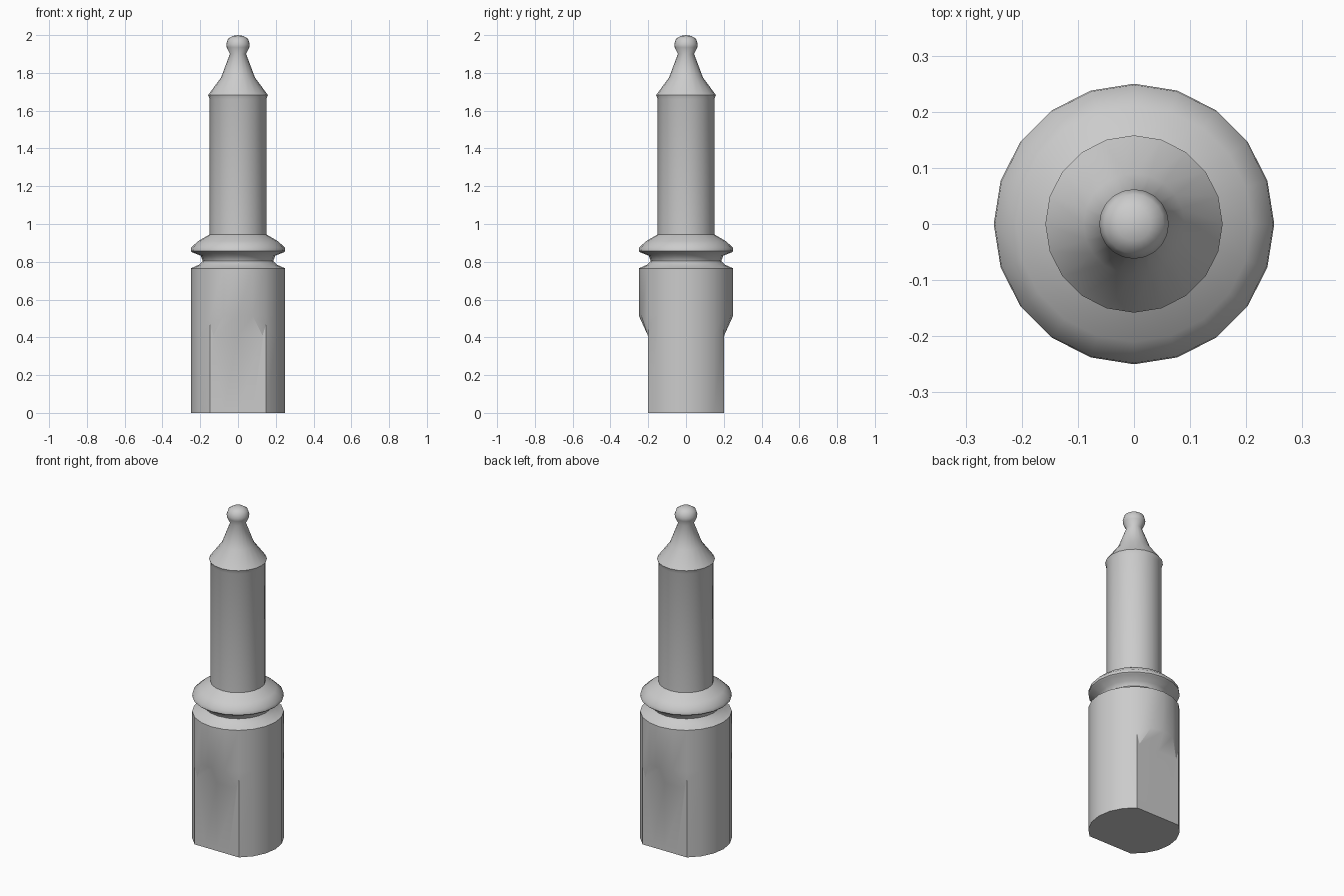
import bpy, bmesh, math

if "Cube" in bpy.data.objects:
    bpy.data.objects.remove(bpy.data.objects["Cube"])

SIDES = 20


def lathe(name, profile, smooth_deg, edit=None):
    """Revolve (radius, z) points about z; radius 0 becomes a pole."""
    bm = bmesh.new()
    rings = []
    for r, z in profile:
        if r == 0:
            rings.append([bm.verts.new((0, 0, z))] * SIDES)
        else:
            rings.append([bm.verts.new((r * math.cos(math.tau * i / SIDES),
                                        r * math.sin(math.tau * i / SIDES), z))
                          for i in range(SIDES)])
    for a, b in zip(rings, rings[1:]):
        for i in range(SIDES):
            j = (i + 1) % SIDES
            bm.faces.new(list(dict.fromkeys((a[i], a[j], b[j], b[i]))))
    if edit:
        edit(bm, rings)
    bmesh.ops.recalc_face_normals(bm, faces=bm.faces)
    mesh = bpy.data.meshes.new(name)
    bm.to_mesh(mesh)
    bm.free()
    obj = bpy.data.objects.new(name, mesh)
    bpy.context.collection.objects.link(obj)
    bpy.ops.object.select_all(action='DESELECT')
    obj.select_set(True)
    bpy.context.view_layer.objects.active = obj
    bpy.ops.object.shade_smooth_by_angle(angle=math.radians(smooth_deg))
    return obj


def cut_flats(bm, rings):
    """Flatten front and back of the base, with a sloped run-out on top."""
    base, low, high = rings[0], rings[1], rings[2]
    flat_y = 0.25 * math.sin(math.radians(54))
    for first in (3, 13):
        side = 1 if first == 3 else -1
        for i in range(first + 1, first + 4):
            base[i].co.y = low[i].co.y = side * flat_y
        for corner, inner in ((first, first + 1), (first + 4, first + 3)):
            low[corner].co.z = 0.465
            low[inner].co.x = math.copysign(0.13, low[inner].co.x)
            bmesh.ops.connect_vert_pair(bm, verts=[low[corner], high[inner]])
    # flat underside
    bm.faces.new(base)


# Base with two wrench flats
lathe("base", [(0.25, 0), (0.25, 0.41), (0.25, 0.515), (0.25, 0.765)], 22, cut_flats)

# Groove and collar
lathe("grooved_collar", [(0.25, 0.765), (0.205, 0.785), (0.187, 0.805), (0.197, 0.832),
                         (0.242, 0.85), (0.25, 0.857), (0.248, 0.876),
                         (0.21, 0.91), (0.15, 0.945)], 50)

# Shaft with lip, tapered nose and ball tip
lathe("shaft_and_tip", [(0.15, 0.945), (0.15, 1.66), (0.158, 1.683), (0.09, 1.775),
                        (0.043, 1.9), (0.06, 1.935), (0.062, 1.952), (0.053, 1.98),
                        (0.03, 1.995), (0, 2.0)], 50)
